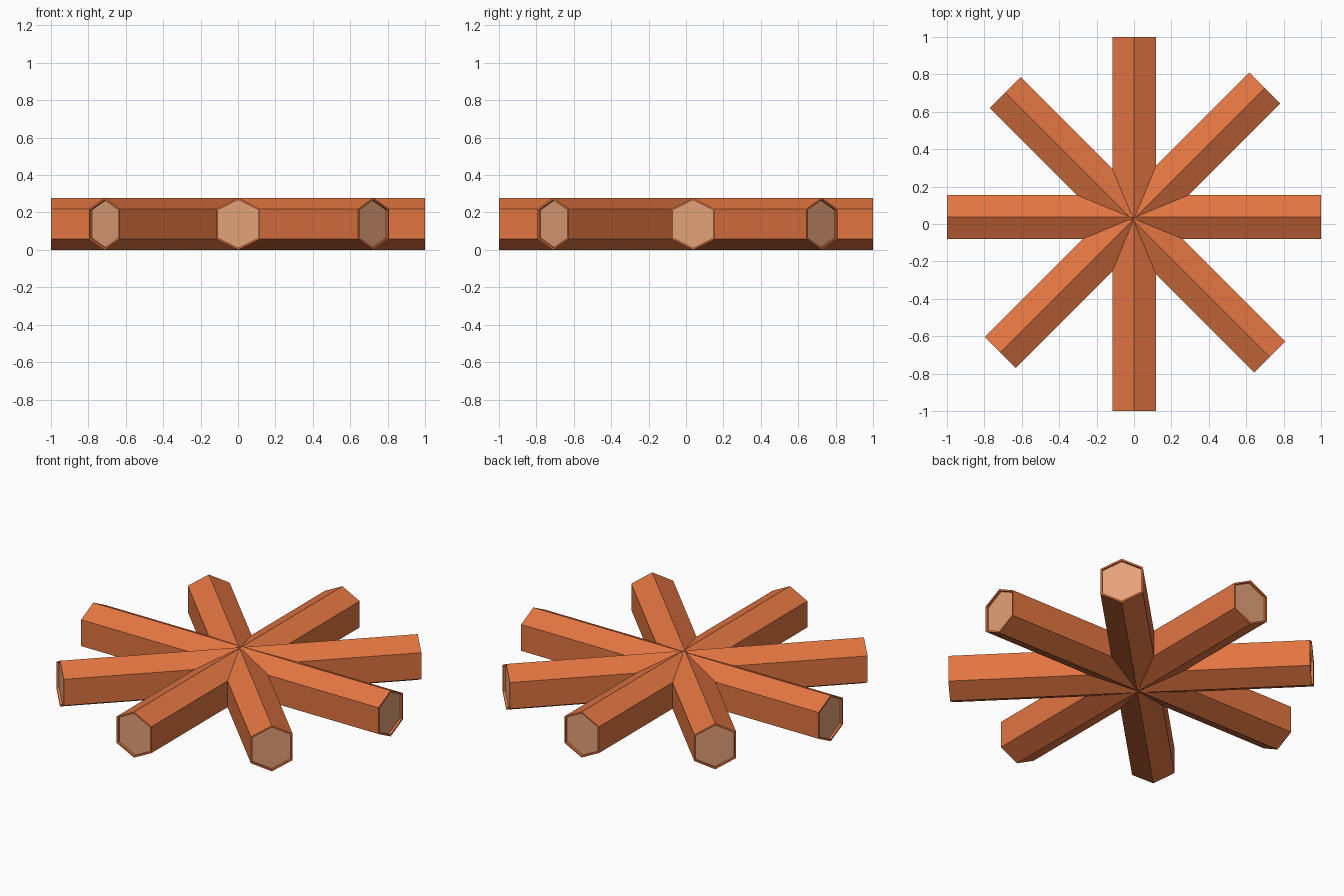
import bpy
import bmesh
import math

cube = bpy.data.objects.get("Cube")
if cube:
    bpy.data.objects.remove(cube, do_unlink=True)


def make_material(name, colour):
    mat = bpy.data.materials.new(name)
    mat.use_nodes = True
    mat.diffuse_color = colour
    mat.node_tree.nodes["Principled BSDF"].inputs["Base Color"].default_value = colour
    return mat


bark = make_material("bark", (0.76, 0.178, 0.054, 1))
cut_wood = make_material("cut_wood", (0.775, 0.36, 0.19, 1))

LENGTH = 2.0
HALF_W, HALF_H, SIDE_H = 0.117, 0.139, 0.08
RIM, RECESS = 0.011, 0.014


def make_log(name, x, y, degrees):
    """Six-sided log lying along its local x axis, with recessed cut ends."""
    profile = [(0, HALF_H), (-HALF_W, SIDE_H), (-HALF_W, -SIDE_H),
               (0, -HALF_H), (HALF_W, -SIDE_H), (HALF_W, SIDE_H)]
    bm = bmesh.new()
    rings = [[bm.verts.new((end * LENGTH / 2, py, pz)) for py, pz in profile]
             for end in (-1, 1)]
    ends = [bm.faces.new(ring) for ring in rings]
    for i in range(6):
        j = (i + 1) % 6
        bm.faces.new((rings[0][i], rings[0][j], rings[1][j], rings[1][i]))
    bmesh.ops.recalc_face_normals(bm, faces=bm.faces[:])

    # Bark rim, then the sunken pale end
    bmesh.ops.inset_individual(bm, faces=ends, thickness=RIM, depth=0)
    bmesh.ops.inset_individual(bm, faces=ends, thickness=0, depth=-RECESS)
    for face in ends:
        face.material_index = 1

    mesh = bpy.data.meshes.new(name)
    bm.to_mesh(mesh)
    bm.free()
    mesh.materials.append(bark)
    mesh.materials.append(cut_wood)
    log = bpy.data.objects.new(name, mesh)
    log.location = (x, y, HALF_H)
    log.rotation_euler.z = math.radians(degrees)
    bpy.context.collection.objects.link(log)


# Four logs crossing near the middle
make_log("log_sideways", 0, 0.038, 0)
make_log("log_diagonal_rising", -0.008, 0.02, 45)
make_log("log_lengthwise", 0.001, 0, 90)
make_log("log_diagonal_falling", 0.018, -0.004, 135)
